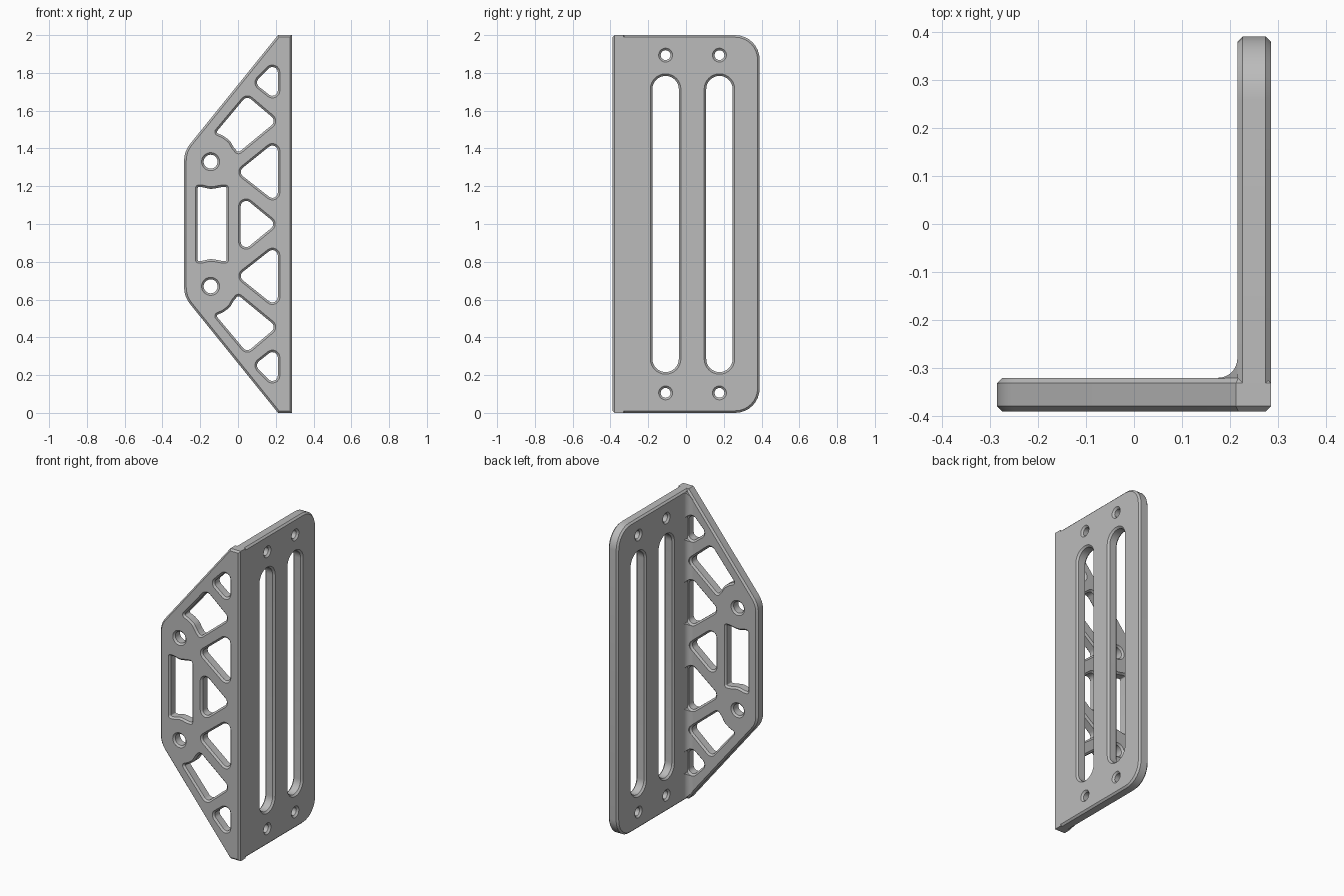
import bpy, bmesh, math
from mathutils import Vector

cube = bpy.data.objects.get("Cube")
if cube:
    bpy.data.objects.remove(cube, do_unlink=True)

CHAMFER = 0.011

grey = bpy.data.materials.new("satin grey")
grey.use_nodes = True
GREY = (0.5, 0.5, 0.5, 1)
grey.diffuse_color = GREY
grey.node_tree.nodes["Principled BSDF"].inputs["Base Color"].default_value = GREY


def area(pts):
    return sum(a.cross(b) for a, b in zip(pts, pts[1:] + pts[:1])) / 2


def rounded(corners, radius, steps=8):
    """Counter-clockwise loop with every corner turned into an arc.
    radius is one number or one per corner."""
    pts = [Vector(c) for c in corners]
    n = len(pts)
    radii = list(radius) if isinstance(radius, (list, tuple)) else [radius] * n
    out = []
    for i, p in enumerate(pts):
        a, b = pts[i - 1] - p, pts[(i + 1) % n] - p
        r = radii[i]
        if r == 0:
            out.append(p)
            continue
        half = a.angle(b) / 2
        t = min(r / math.tan(half), 0.48 * min(a.length, b.length))
        r = t * math.tan(half)
        a.normalize()
        b.normalize()
        centre = p + (a + b).normalized() * (r / math.sin(half))
        u, v = p + a * t - centre, p + b * t - centre
        sweep = math.pi - 2 * half
        for k in range(steps + 1):
            f = k / steps
            out.append(centre + (u * math.sin((1 - f) * sweep)
                                 + v * math.sin(f * sweep)) / math.sin(sweep))
    return out if area(out) > 0 else out[::-1]


def slot(x, z, r, half=0.0, n=16):
    """Round hole, or an upright slot when half is above zero."""
    pts = []
    for side, start in ((1, 0), (-1, math.pi)):
        for k in range(n + (1 if half else 0)):
            a = start + math.pi * k / n
            pts.append(Vector((x + r * math.cos(a), z + side * half + r * math.sin(a))))
    return pts


def inset(pts, d):
    out = []
    for i, p in enumerate(pts):
        e = (p - pts[i - 1]).normalized()
        f = (pts[(i + 1) % len(pts)] - p).normalized()
        n1, n2 = Vector((-e.y, e.x)), Vector((-f.y, f.x))
        out.append(p + (n1 + n2) * (d / (1 + n1.dot(n2))))
    return out


def finish(name, bm, smooth=True):
    bmesh.ops.recalc_face_normals(bm, faces=bm.faces)
    me = bpy.data.meshes.new(name)
    bm.to_mesh(me)
    bm.free()
    ob = bpy.data.objects.new(name, me)
    bpy.context.collection.objects.link(ob)
    me.materials.append(grey)
    if smooth:
        shade(ob)
    return ob


def shade(ob):
    bpy.ops.object.select_all(action='DESELECT')
    ob.select_set(True)
    bpy.context.view_layer.objects.active = ob
    bpy.ops.object.shade_smooth_by_angle(angle=math.radians(30))


def plate(name, outline, holes, lo, hi, place, square_edge=None):
    """Pierced plate with chamfered rims; square_edge keeps one side unchamfered."""
    bm = bmesh.new()
    cap = inset(outline, CHAMFER)
    if square_edge is not None:
        for p, q in zip(outline, cap):
            if abs(p.x - square_edge) < 1e-5:
                q.x = square_edge
    loops = [(cap, outline)] + [(h, inset(h, CHAMFER)) for h in holes]
    rims = ([], [])
    for face, wall in loops:
        rings = [[bm.verts.new(place(p, d)) for p in pts] for pts, d in
                 ((face, lo), (wall, lo + CHAMFER), (wall, hi - CHAMFER), (face, hi))]
        n = len(face)
        for r, s in zip(rings, rings[1:]):
            for i in range(n):
                j = (i + 1) % n
                bm.faces.new((r[i], r[j], s[j], s[i]))
        for store, r in zip(rims, (rings[0], rings[-1])):
            store += [bm.edges.get((r[i - 1], r[i])) for i in range(n)]
    for edges in rims:
        bmesh.ops.triangle_fill(bm, use_beauty=True, edges=edges)
    return finish(name, bm)


def prism(bm, bottom, top):
    lower, upper = [bm.verts.new(p) for p in bottom], [bm.verts.new(p) for p in top]
    bm.faces.new(lower)
    bm.faces.new(upper)
    for i in range(len(lower)):
        bm.faces.new((lower[i - 1], lower[i], upper[i], upper[i - 1]))


def flipped(corners):
    return [(x, 2 - z) for x, z in corners]


# Front web: trapezoid with truss openings, mirrored about mid height
web_outline = rounded([(0.285, 0), (0.285, 2), (0.212, 2), (-0.285, 1.385),
                       (-0.285, 0.615), (0.212, 0)], [0, 0, 0, 0.14, 0.14, 0])
upper_openings = [
    ([(0.222, 1.625), (0.222, 1.9), (0.07, 1.745)], 0.04),
    ([(0.222, 1.085), (0.222, 1.47), (-0.02, 1.275)], 0.04),
    ([(0.045, 1.695), (-0.135, 1.48), (-0.085, 1.458), (-0.052, 1.435),
      (-0.032, 1.4), (0.0, 1.362), (0.222, 1.545)],
     [0.04, 0.03, 0.05, 0.05, 0.05, 0.04, 0.04]),
]
openings = []
for corners, r in upper_openings:
    openings += [rounded(corners, r), rounded(flipped(corners), r)]
openings.append(rounded([(0.003, 1.178), (0.003, 0.822), (0.22, 1.0)], 0.04))
bolt_holes = [slot(-0.145, z, 0.048) for z in (0.67, 1.33)]
dip = [(-0.05, 1.208), (-0.09, 1.206), (-0.145, 1.195), (-0.185, 1.206), (-0.225, 1.208)]
window = rounded(dip + flipped(dip)[::-1], [0.03, 0.1, 0.15, 0.1, 0.03] * 2, 5)
plate("front_web", web_outline, openings + bolt_holes + [window], -0.39, -0.32,
      lambda p, d: (p.x, d, p.y))

# Side flange: tall plate with two long slots and four screw holes
BACK, SEAM = 0.39, CHAMFER - 0.39
flange_outline = rounded([(SEAM, 0), (BACK, 0), (BACK, 2), (SEAM, 2)], [0, 0.13, 0.13, 0])
flange_holes = []
for y in (-0.108, 0.177):
    flange_holes.append(slot(y, 1, 0.081, 0.714))
    flange_holes += [slot(y, z, 0.037) for z in (0.106, 1.894)]
plate("side_flange", flange_outline, flange_holes, 0.215, 0.285,
      lambda p, d: (d, p.x, p.y), square_edge=SEAM)

# Inner fillet joining web and flange, cut away at the openings
R = 0.04
profile = [(0.22, -0.325), (0.22, -0.32 + R)]
profile += [(0.215 - R + R * math.cos(a), -0.32 + R + R * math.sin(a))
            for a in (-math.pi / 2 * k / 8 for k in range(9))]
profile.append((0.215 - R, -0.325))
bm = bmesh.new()
ends = [CHAMFER + max(0, 0.215 - x) * 1.24 for x, y in profile]
prism(bm, [(x, y, e) for (x, y), e in zip(profile, ends)],
      [(x, y, 2 - e) for (x, y), e in zip(profile, ends)])
fillet = finish("inner_fillet", bm, smooth=False)
bm = bmesh.new()
for loop in openings:
    prism(bm, [(p.x, -0.5, p.y) for p in loop], [(p.x, 0, p.y) for p in loop])
cutter = finish("opening_cutter", bm, smooth=False)
cutter.hide_render = True
cut = fillet.modifiers.new("openings", 'BOOLEAN')
cut.operation, cut.solver, cut.object = 'DIFFERENCE', 'EXACT', cutter
bpy.context.view_layer.objects.active = fillet
bpy.ops.object.modifier_apply(modifier=cut.name)
bpy.data.objects.remove(cutter, do_unlink=True)
shade(fillet)
